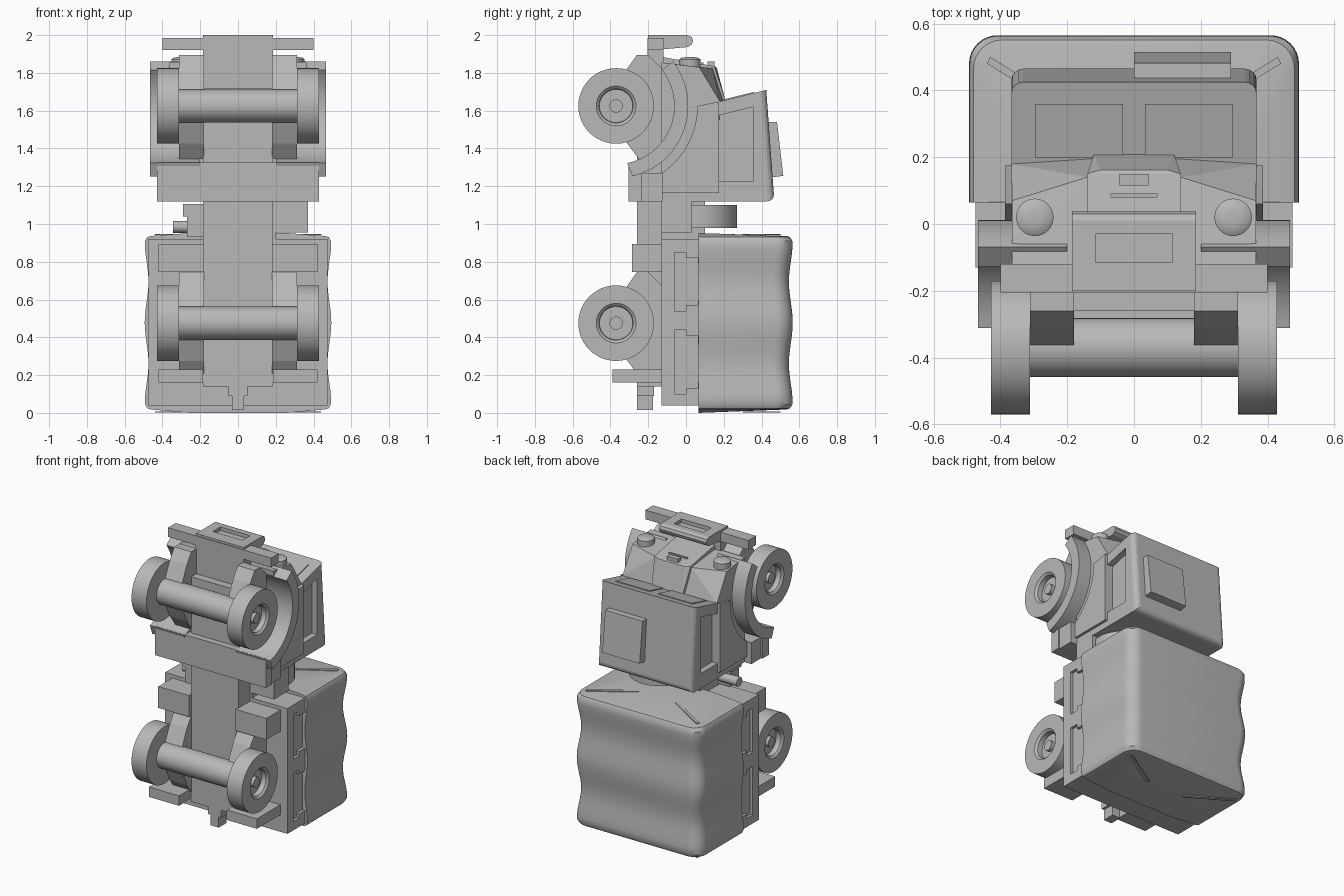
import bpy, bmesh, math
from mathutils import Vector

old = bpy.data.objects.get("Cube")
if old:
    bpy.data.objects.remove(old)

grey = bpy.data.materials.new("plain_grey")
grey.use_nodes = True
grey.diffuse_color = (0.48, 0.48, 0.48, 1)
grey.node_tree.nodes["Principled BSDF"].inputs["Base Color"].default_value = (0.48, 0.48, 0.48, 1)

AXLE_Y, FRONT_Z, REAR_Z = -0.37, 1.625, 0.475


def finish(name, bm, smooth=False):
    bmesh.ops.recalc_face_normals(bm, faces=bm.faces)
    me = bpy.data.meshes.new(name)
    bm.to_mesh(me)
    bm.free()
    ob = bpy.data.objects.new(name, me)
    bpy.context.collection.objects.link(ob)
    me.materials.append(grey)
    if smooth:
        bpy.ops.object.select_all(action='DESELECT')
        ob.select_set(True)
        bpy.context.view_layer.objects.active = ob
        bpy.ops.object.shade_smooth_by_angle(angle=math.radians(35))
    return ob


def loft(bm, rings, closed=False):
    rows = [[bm.verts.new(p) for p in ring] for ring in rings]
    n = len(rows[0])
    pairs = list(zip(rows, rows[1:])) + ([(rows[-1], rows[0])] if closed else [])
    for a, b in pairs:
        for i in range(n):
            bm.faces.new((a[i], a[(i + 1) % n], b[(i + 1) % n], b[i]))
    return rows


# Extrude a (y, z) outline along x
def prism(name, pts, x0, x1, smooth=False):
    bm = bmesh.new()
    rows = loft(bm, [[(x, y, z) for y, z in pts] for x in (x0, x1)])
    for r in rows:
        bm.faces.new(r)
    return finish(name, bm, smooth)


def box(name, x0, x1, y0, y1, z0, z1):
    return prism(name, [(y0, z0), (y1, z0), (y1, z1), (y0, z1)], x0, x1)


def hull(name, pts):
    bm = bmesh.new()
    for p in pts:
        bm.verts.new(p)
    bmesh.ops.convex_hull(bm, input=bm.verts)
    return finish(name, bm)


# Revolve (offset, radius) pairs around an axis through centre
def lathe(name, profile, centre, axis='X', seg=48):
    bm = bmesh.new()
    rings = []
    for d, r in profile:
        ring = []
        for i in range(seg):
            a = 2 * math.pi * i / seg
            u, v = r * math.cos(a), r * math.sin(a)
            ring.append(Vector(centre) + Vector((d, u, v) if axis == 'X' else (u, v, d)))
        rings.append(ring)
    rows = loft(bm, rings)
    bm.faces.new(rows[0])
    bm.faces.new(rows[-1])
    return finish(name, bm, True)


def arc(r, a0, a1, n):
    steps = [math.radians(a0 + (a1 - a0) * i / n) for i in range(n + 1)]
    return [(AXLE_Y + r * math.cos(a), FRONT_Z + r * math.sin(a)) for a in steps]


def cut(ob, cutters):
    for c in cutters:
        c.hide_render = True
        c.hide_set(True)
        c.display_type = 'WIRE'
        m = ob.modifiers.new("cut", 'BOOLEAN')
        m.operation, m.solver, m.object = 'DIFFERENCE', 'EXACT', c
    # Bake the cuts and drop the helpers
    dg = bpy.context.evaluated_depsgraph_get()
    me = bpy.data.meshes.new_from_object(ob.evaluated_get(dg))
    ob.modifiers.clear()
    ob.data = me


# Chassis, tow hook and bumper
box("chassis", -0.185, 0.185, -0.26, -0.13, 0.14, 1.72)
box("chassis_nose", -0.185, 0.185, -0.205, -0.12, 1.70, 1.95)
box("hook_mount", -0.05, 0.05, -0.26, -0.17, 0.09, 0.15)
box("tow_hook", -0.032, 0.032, -0.26, -0.175, 0.015, 0.1)
box("bumper", -0.4, 0.4, -0.205, -0.12, 1.92, 1.985)
nose = [(-0.2, 1.925), (-0.12, 1.925), (0.01, 1.937), (0.03, 1.95), (0.037, 1.97),
        (0.03, 1.99), (0.01, 2.0), (-0.2, 2.0)]
guard = prism("bumper_guard", nose, -0.185, 0.185)
slot = box("guard_slot", -0.115, 0.115, -0.115, -0.03, 1.975, 2.1)
cut(guard, [slot])

# Axles, wheels and suspension mounts
for label, z in (("front", FRONT_Z), ("rear", REAR_Z)):
    lathe(label + "_axle", [(-0.33, 0.088), (0.33, 0.088)], (0, AXLE_Y, z))
    for side, s in (("left", 1), ("right", -1)):
        tyre = [(0.312, 0.2), (0.428, 0.2), (0.428, 0.105), (0.415, 0.09), (0.38, 0.088),
                (0.38, 0.035), (0.405, 0.035)]
        lathe(f"{label}_wheel_{side}", [(s * d, r) for d, r in tyre], (0, AXLE_Y, z))
        mount = [(-0.2, z + 0.27), (-0.26, z + 0.27), (-0.31, z + 0.2), (-0.37, z + 0.07),
                 (-0.37, z - 0.07), (-0.31, z - 0.2), (-0.25, z - 0.28), (-0.13, z - 0.28),
                 (-0.13, z + 0.2)]
        prism(f"{label}_mount_{side}", mount, s * 0.18, s * 0.312)

# Cab shell with rounded roof edges
shape = [(-0.13, 1.12), (0.465, 1.12), (0.465, 1.16), (0.425, 1.71), (0.065, 1.62), (-0.13, 1.62)]
cab = prism("cab", shape, -0.367, 0.367)
bm = bmesh.new()
bm.from_mesh(cab.data)
soft = [e for e in bm.edges if all(v.co.y > 0.4 for v in e.verts)
        and not all(v.co.z > 1.7 for v in e.verts)
        and not (abs(e.verts[0].co.x - e.verts[1].co.x) > 0.1 and e.verts[0].co.z > 1.14)]
bmesh.ops.bevel(bm, geom=soft, offset=0.035, segments=4, affect='EDGES', profile=0.5)
bm.to_mesh(cab.data)
bm.free()

# Hood with slanted flanks and a raised centre
hood = hull("hood", [(s * x, y, z) for s in (1, -1) for x, y, z in (
    (0.365, -0.13, 1.855), (0.365, 0.07, 1.83), (0.14, 0.14, 1.825),
    (0.367, 0.18, 1.648), (0.0, 0.205, 1.65), (0.365, -0.13, 1.5), (0.36, 0.17, 1.5))])
hull("hood_centre", [(s * x, y, z) for s in (1, -1) for x, y, z in (
    (0.14, -0.13, 1.885), (0.14, 0.15, 1.835), (0.1, 0.162, 1.83),
    (0.12, 0.21, 1.65), (0.14, -0.13, 1.6), (0.14, 0.15, 1.6))])
box("hood_latch", -0.043, 0.043, 0.115, 0.15, 1.82, 1.86)
box("grille_lip", -0.07, 0.07, 0.08, 0.092, 1.82, 1.856)

# Wheel arches and window openings
arches = [lathe(f"arch_cutter_{i}", [(s * 0.2, 0.31), (s * 0.6, 0.31)], (0, AXLE_Y, FRONT_Z))
          for i, s in enumerate((1, -1))]
opening = [(0.175, 1.225), (0.355, 1.225), (0.355, 1.62), (0.175, 1.575)]
windows = [prism(f"window_cutter_{i}", opening, s * 0.325, s * 0.5) for i, s in enumerate((1, -1))]
cut(cab, arches + windows)
cut(hood, arches)
for c in arches + windows + [slot]:
    bpy.data.objects.remove(c)

for side, s in (("left", 1), ("right", -1)):
    # Front fender, door panel, headlight and windscreen pane
    fender = arc(0.382, -77, 38, 24) + arc(0.308, 38, -79, 24)
    prism("fender_" + side, fender, s * 0.2, s * 0.467, True)
    door = [(-0.13, 1.165), (0.175, 1.165), (0.175, 1.648)] + arc(0.43, 0, -55, 12) + [(-0.13, 1.27)]
    prism("door_" + side, door, s * 0.36, s * 0.386)
    lathe("headlight_" + side, [(1.80, 0.056), (1.872, 0.056), (1.88, 0.045), (1.884, 0.02)],
          (s * 0.297, 0.02, 0), 'Z', 32)
    pane = [(0.2, 1.652), (0.36, 1.692), (0.359, 1.699), (0.199, 1.659)]
    prism("windscreen_" + side, pane, s * 0.033, s * 0.297)
    # Storage boxes and rear mudguards
    box("storage_box_" + side, s * 0.18, s * 0.42, -0.285, -0.125, 0.745, 0.895)
    box("mudguard_" + side, s * 0.185, s * 0.42, -0.39, -0.125, 0.16, 0.23)

# Cab step beam, roof hatch
box("step_beam", -0.43, 0.43, -0.305, -0.235, 1.12, 1.325)
box("step_block", -0.42, 0.42, -0.24, -0.125, 1.12, 1.27)
prism("roof_hatch", [(0.43, 1.54), (0.482, 1.54), (0.515, 1.255), (0.44, 1.245)], 0.0, 0.29)

# Equipment between cab and bed
box("tank", 0.18, 0.37, -0.13, 0.03, 0.955, 1.125)
lathe("spare_wheel", [(0.98, 0.2), (1.1, 0.2)], (0.15, 0.07, 0), 'Z')
box("cab_pedestal", -0.18, 0.2, -0.13, 0.1, 0.9, 1.13)
box("air_box", -0.29, -0.18, -0.2, -0.1, 1.04, 1.105)
box("exhaust_box", -0.27, -0.18, -0.2, -0.1, 0.93, 1.04)
lathe("exhaust", [(-0.345, 0.032), (-0.2, 0.032)], (0, -0.1, 0.985), 'X', 20)

# Cargo bed with side recesses
bed = box("cargo_bed", -0.475, 0.475, -0.13, 0.075, 0.04, 0.92)
slots = []
for s in (1, -1):
    for z0, z1 in ((0.1, 0.44), (0.54, 0.85)):
        slots.append(box("bed_slot", s * 0.455, s * 0.6, -0.062, 0.0, z0, z1))
        slots.append(box("bed_slot", s * 0.455, s * 0.6, -0.01, 0.064, z0 + 0.03, z1 - 0.03))
cut(bed, slots)
for c in slots:
    bpy.data.objects.remove(c)


# Canvas cover: rounded section, sagging between its hoops
def cover_ring(z, inset):
    w, top, r = 0.494 - inset, 0.565 - inset, 0.085
    half = [(w, 0.065)] + [(w - r + r * math.cos(a), top - r + r * math.sin(a))
                           for a in [math.pi / 2 * i / 8 for i in range(9)]]
    return [(x, y, z) for x, y in half + [(-x, y) for x, y in reversed(half)]]


rows = [(0.018, 0.035), (0.024, 0.014), (0.045, 0.002)]
for i in range(1, 24):
    t = i / 24
    rows.append((0.045 + 0.865 * t, 0.02 * math.sin(2 * math.pi * t) ** 2))
rows += [(0.91, 0.002), (0.931, 0.014), (0.937, 0.035)]
bm = bmesh.new()
ends = loft(bm, [cover_ring(z, i) for z, i in rows])
for ring, z in ((ends[0], 0.0), (ends[-1], 0.952)):
    # Taut end panel rising to a short ridge along the bed
    a, b = bm.verts.new((0.26, 0.066, z)), bm.verts.new((-0.26, 0.066, z))
    n = len(ring)
    for i in range(n):
        p, q = ring[i], ring[(i + 1) % n]
        if i == n // 2 - 1:
            bm.faces.new((p, q, b, a))
        elif i == n - 1:
            bm.faces.new((p, q, a, b))
        else:
            bm.faces.new((p, q, a if i < n // 2 else b))
finish("canvas_cover", bm, True)

# Crossed seams on the cover ends
for z in (0.004, 0.944):
    for s in (1, -1):
        seam = [(s * 0.43, 0.5), (s * 0.44, 0.48), (s * 0.15, 0.3), (s * 0.14, 0.32)]
        hull("cover_seam", [(x, y, z + d) for x, y in seam for d in (-0.003, 0.003)])
